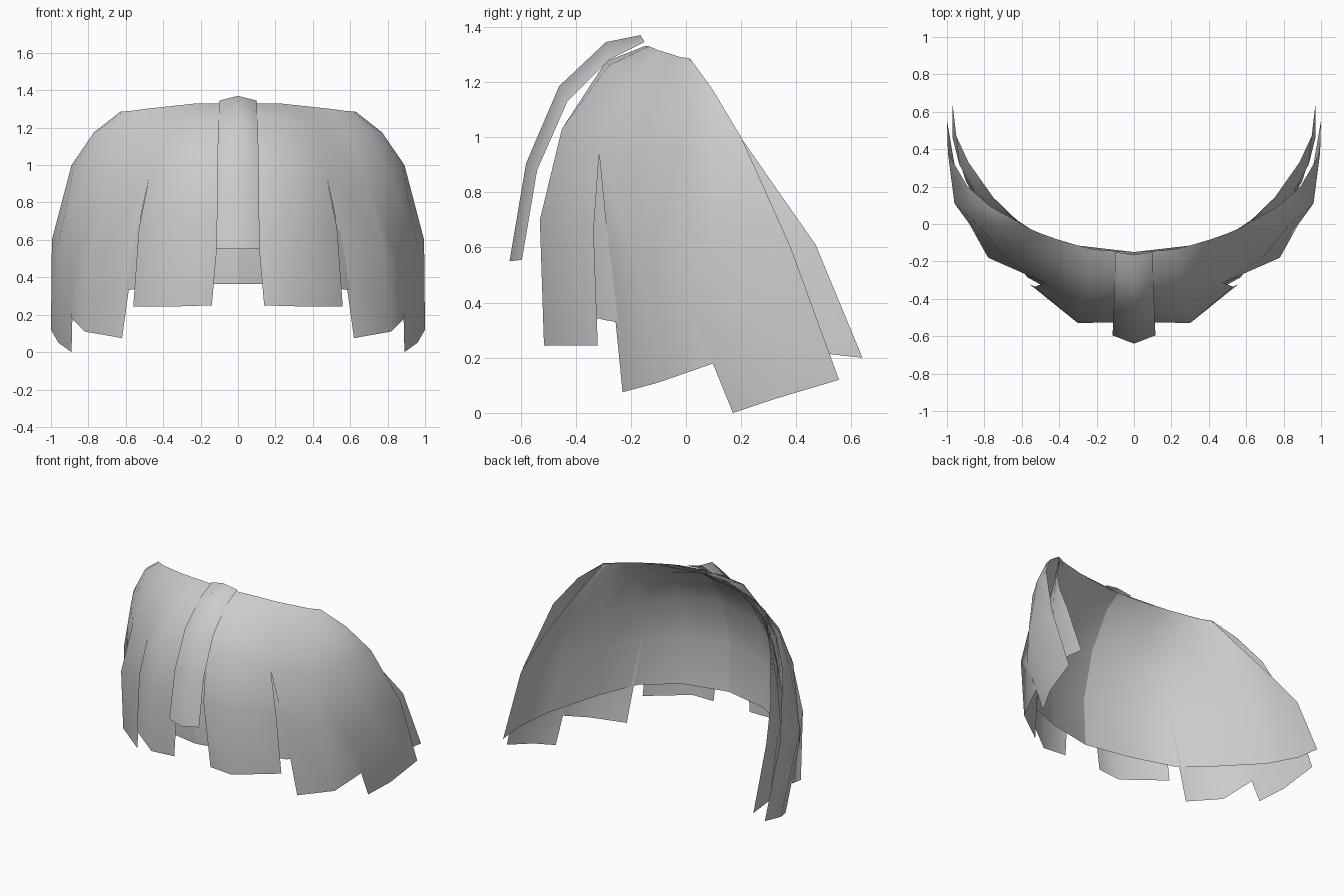
import bpy, bmesh


def sheets(name, panels, merge):
    """Mirrored smooth surface; each panel is a row of columns running top to hem."""
    bm = bmesh.new()
    for cols in panels:
        grid = [[bm.verts.new(p) for p in col] for col in cols]
        for a, b in zip(grid, grid[1:]):
            for i in range(len(a) - 1):
                bm.faces.new((a[i], a[i + 1], b[i + 1], b[i]))
    # weld the shared upper part of neighbouring panels, leaving the slits open
    bmesh.ops.remove_doubles(bm, verts=bm.verts, dist=0.001)
    me = bpy.data.meshes.new(name)
    bm.to_mesh(me)
    bm.free()
    for p in me.polygons:
        p.use_smooth = True
    ob = bpy.data.objects.new(name, me)
    bpy.context.collection.objects.link(ob)
    mod = ob.modifiers.new("mirror", 'MIRROR')
    mod.use_axis[0] = True
    mod.use_mirror_merge = merge
    return ob


# Outer layer: three panels per side, split by slits
col_a = [(.03, -.15, 1.33), (.05, -.29, 1.275), (.07, -.45, 1.03), (.10, -.525, .70), (.14, -.505, .25)]
col_b = [(.22, -.135, 1.33), (.25, -.28, 1.26), (.28, -.45, 1.03), (.30, -.53, .70), (.31, -.515, .245)]
slit_1 = [(.36, -.10, 1.315), (.42, -.20, 1.20), (.475, -.315, .94)]
col_d = [(.50, -.05, 1.30), (.60, -.12, 1.15), (.69, -.18, .90), (.78, -.18, .55), (.82, -.10, .11)]
slit_2 = [(.57, -.02, 1.29), (.70, -.03, 1.17), (.81, -.03, .95), (.88, 0, .42)]
col_f = [(.61, .005, 1.287), (.76, .05, 1.175), (.88, .10, .98), (.96, .11, .57), (.96, .32, .05)]
col_g = [(.63, .015, 1.285), (.77, .095, 1.175), (.89, .20, 1.0), (.995, .38, .60), (1.0, .555, .12)]

front_panel = [col_a, col_b, slit_1 + [(.53, -.335, .66), (.56, -.32, .245)]]
side_panel = [slit_1 + [(.55, -.28, .58), (.62, -.23, .075)], col_d, slit_2 + [(.89, .10, .18)]]
rear_panel = [slit_2 + [(.89, .17, .0)], col_f, col_g]
sheets("outer_panels", [front_panel, side_panel, rear_panel], False)

# Inner lining layer, two halves meeting at the centre seam
lining_front = [
    [(0, -.15, 1.325), (0, -.26, 1.26), (0, -.41, 1.02), (0, -.49, .70), (0, -.475, .365)],
    [(.30, -.115, 1.315), (.30, -.23, 1.215), (.31, -.37, .99), (.31, -.43, .68), (.31, -.41, .362)],
    [(.45, -.07, 1.30), (.49, -.13, 1.16), (.52, -.23, .93), (.545, -.285, .64), (.57, -.285, .335)],
]
lining_side = [
    lining_front[-1],
    [(.55, -.03, 1.285), (.63, -.02, 1.14), (.68, -.04, .90), (.71, -.08, .60), (.73, -.07, .30)],
    [(.60, 0, 1.277), (.70, .07, 1.12), (.81, .14, .85), (.86, .18, .60), (.90, .23, .25)],
    [(.615, .008, 1.276), (.73, .11, 1.09), (.86, .24, .83), (.935, .32, .60), (.97, .46, .22)],
    [(.63, .015, 1.28), (.76, .15, 1.07), (.885, .33, .81), (.95, .47, .61), (.97, .64, .20)],
]
sheets("inner_lining", [lining_front, lining_side], False)

# Centre strip with a soft ridge
ridge = [(0, -.165, 1.37), (0, -.29, 1.345), (0, -.46, 1.185), (0, -.58, .905), (0, -.64, .55)]
edge = [(.10, -.15, 1.345), (.102, -.28, 1.28), (.108, -.43, 1.13), (.112, -.54, .88), (.115, -.595, .555)]
sheets("centre_strip", [[ridge, edge]], True)
